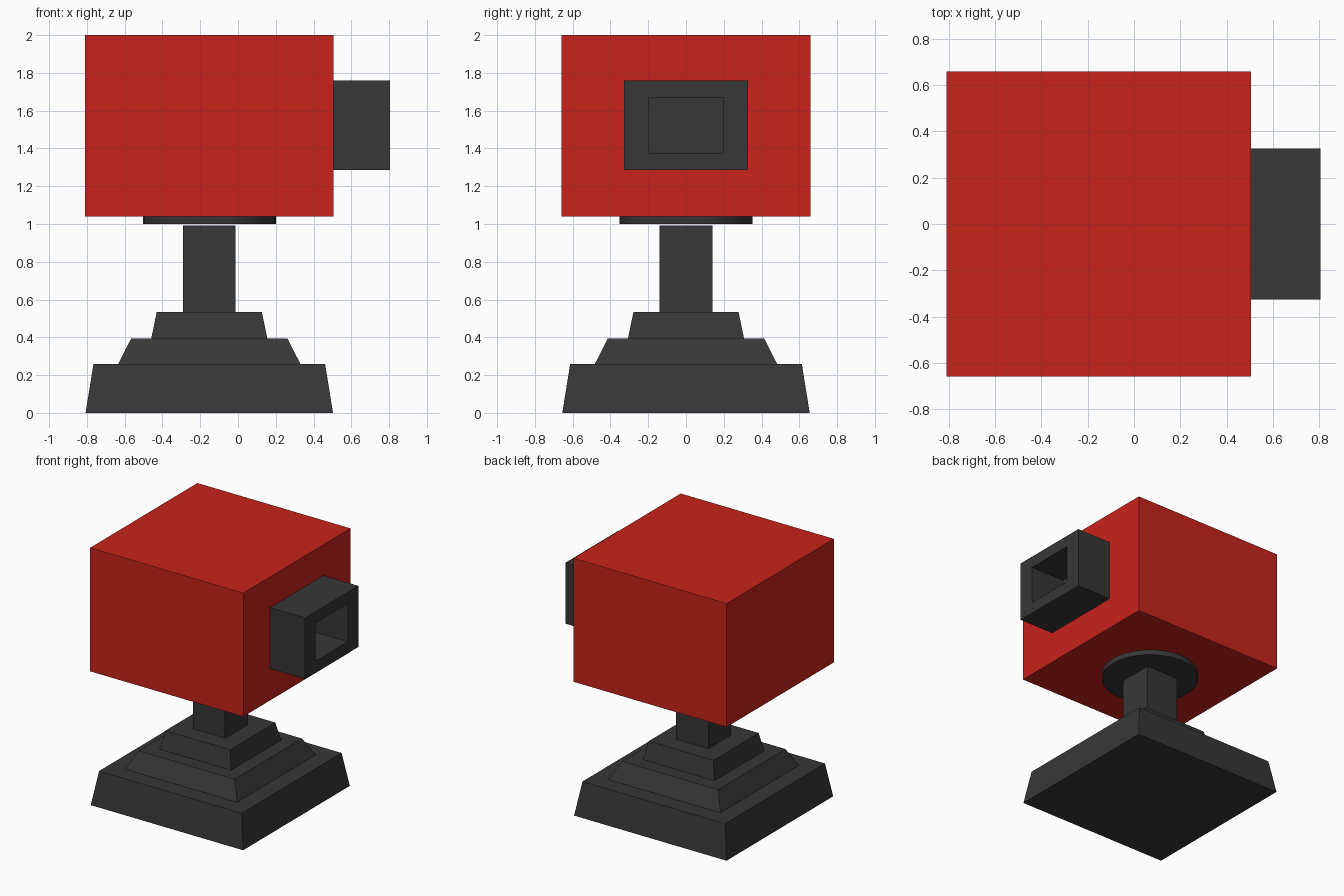
import bpy, bmesh

if "Cube" in bpy.data.objects:
    bpy.data.objects.remove(bpy.data.objects["Cube"])

CX = -0.152  # vertical axis shared by base, post and swivel


def material(name, rgb):
    m = bpy.data.materials.new(name)
    m.diffuse_color = (*rgb, 1)
    m.use_nodes = True
    m.node_tree.nodes["Principled BSDF"].inputs["Base Color"].default_value = m.diffuse_color
    return m


red = material("red", (0.58, 0.017, 0.011))
dark = material("dark_grey", (0.038, 0.038, 0.038))


def finish(name, bm, mat):
    bmesh.ops.recalc_face_normals(bm, faces=bm.faces)
    me = bpy.data.meshes.new(name)
    bm.to_mesh(me)
    bm.free()
    me.materials.append(mat)
    ob = bpy.data.objects.new(name, me)
    bpy.context.collection.objects.link(ob)
    return ob


def skin(name, rings, mat):
    """Join successive four-point rings and cap both ends."""
    bm = bmesh.new()
    loops = [[bm.verts.new(p) for p in ring] for ring in rings]
    for a, b in zip(loops, loops[1:]):
        for i in range(4):
            j = (i + 1) % 4
            bm.faces.new((a[i], a[j], b[j], b[i]))
    bm.faces.new(loops[0])
    bm.faces.new(loops[-1])
    return finish(name, bm, mat)


def flat_ring(cx, half, z):
    return [(cx + sx * half, sy * half, z)
            for sx, sy in ((-1, -1), (1, -1), (1, 1), (-1, 1))]


def upright_ring(x, hy, z0, z1):
    return [(x, -hy, z0), (x, hy, z0), (x, hy, z1), (x, -hy, z1)]


# Stepped base and post: (half width, height)
steps = [(0.655, 0), (0.613, 0.26), (0.482, 0.26), (0.413, 0.395),
         (0.307, 0.395), (0.278, 0.535), (0.139, 0.535), (0.139, 0.993)]
skin("stepped_base_and_post", [flat_ring(CX, h, z) for h, z in steps], dark)

# Swivel disc under the head
bpy.ops.mesh.primitive_cylinder_add(vertices=32, radius=0.352, depth=0.04,
                                    location=(CX, 0, 1.02))
disc = bpy.context.object
disc.name = "swivel_disc"
disc.data.materials.append(dark)
bpy.ops.object.shade_smooth_by_angle()

# Box head
skin("head", [flat_ring(CX, 0.658, 1.04), flat_ring(CX, 0.658, 2.0)], red)

# Square snout with a deep recessed opening
skin("snout", [upright_ring(0.504, 0.327, 1.285, 1.76),
               upright_ring(0.805, 0.327, 1.285, 1.76),
               upright_ring(0.805, 0.198, 1.375, 1.67),
               upright_ring(0.51, 0.198, 1.375, 1.67)], dark)
